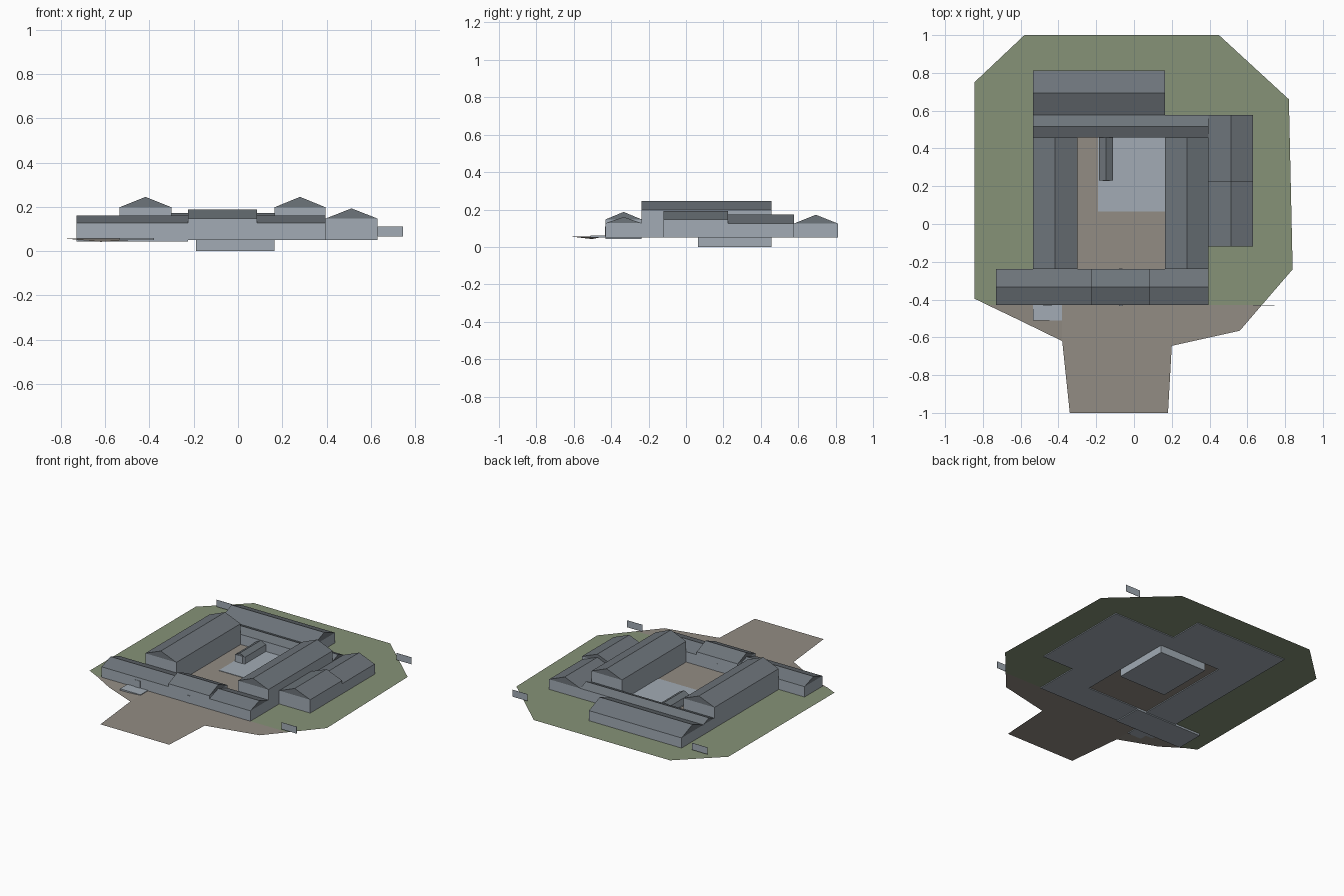
import bpy

cube = bpy.data.objects.get("Cube")
if cube:
    bpy.data.objects.remove(cube, do_unlink=True)


def material(name, rgb):
    m = bpy.data.materials.new(name)
    m.use_nodes = True
    m.diffuse_color = (*rgb, 1)
    m.node_tree.nodes["Principled BSDF"].inputs["Base Color"].default_value = (*rgb, 1)
    return m


WALL = material("pale blue grey", (0.36, 0.41, 0.46))
ROOF = material("slate grey", (0.155, 0.177, 0.197))
GRASS = material("grass green", (0.24, 0.29, 0.185))
PAVING = material("paving brown", (0.29, 0.262, 0.23))
GROUND = 0.056


def mesh_object(name, verts, faces, mat):
    me = bpy.data.meshes.new(name)
    me.from_pydata(verts, [], faces)
    me.materials.append(mat)
    ob = bpy.data.objects.new(name, me)
    bpy.context.collection.objects.link(ob)
    return ob


def box(name, x, y, z, mat):
    verts = [(a, b, c) for c in z for a, b in
             ((x[0], y[0]), (x[1], y[0]), (x[1], y[1]), (x[0], y[1]))]
    sides = [(i, (i + 1) % 4, (i + 1) % 4 + 4, i + 4) for i in range(4)]
    return mesh_object(name, verts, [(3, 2, 1, 0), (4, 5, 6, 7)] + sides, mat)


def gable_roof(name, x, y, eave, ridge, along):
    corners = [(x[0], y[0], eave), (x[1], y[0], eave), (x[1], y[1], eave), (x[0], y[1], eave)]
    if along == "x":
        mid = sum(y) / 2
        top = [(x[0], mid, ridge), (x[1], mid, ridge)]
        faces = [(0, 1, 5, 4), (2, 3, 4, 5), (1, 2, 5), (3, 0, 4)]
    else:
        mid = sum(x) / 2
        top = [(mid, y[0], ridge), (mid, y[1], ridge)]
        faces = [(1, 2, 5, 4), (3, 0, 4, 5), (0, 1, 4), (2, 3, 5)]
    return mesh_object(name, corners + top, faces + [(3, 2, 1, 0)], ROOF)


def building(name, x, y, eave, ridge, along, base=0.05):
    box(name + "_walls", x, y, (base, eave), WALL)
    gable_roof(name + "_roof", x, y, eave, ridge, along)


def sheet(name, points, mat):
    verts = [(*p, GROUND) if len(p) == 2 else p for p in points]
    return mesh_object(name, verts, [tuple(range(len(verts)))], mat)


# Ground: lawn pieces around the buildings, forecourt and courtyard
sheet("west_lawn", [(-0.773, -0.43), (-0.535, -0.43), (-0.535, 1), (-0.58, 1),
                    (-0.845, 0.75), (-0.845, -0.395)], GRASS)
sheet("north_lawn", [(-0.535, 0.575), (0.395, 0.575), (0.395, 1), (-0.535, 1)], GRASS)
sheet("east_lawn", [(0.395, -0.43), (0.676, -0.43), (0.84, -0.24), (0.82, 0.66),
                    (0.45, 1), (0.395, 1)], GRASS)
sheet("forecourt", [(-0.38, -0.43), (-0.38, -0.62), (-0.34, -1), (0.18, -1),
                    (0.20, -0.645), (0.56, -0.565), (0.676, -0.43)], PAVING)
sheet("forecourt_slope", [(-0.773, -0.43), (-0.62, -0.503, 0.042), (-0.38, -0.62),
                          (-0.38, -0.43)], PAVING)
sheet("courtyard", [(-0.30, -0.24), (0.165, -0.24), (0.165, 0.46), (-0.30, 0.46)], PAVING)

# Sunken cellar under the courtyard and the entrance slab
box("cellar", (-0.19, 0.165), (0.065, 0.458), (0, 0.059), WALL)
box("entrance_slab", (-0.535, -0.38), (-0.51, -0.43), (0.05, 0.06), WALL)

# Front range with a raised gatehouse
FRONT = (-0.43, -0.237)
building("front_west_range", (-0.73, -0.225), FRONT, 0.127, 0.16, "x", 0.043)
building("gatehouse", (-0.225, 0.085), FRONT, 0.147, 0.187, "x")
building("front_east_range", (0.085, 0.395), FRONT, 0.127, 0.16, "x")

# Tall halls on both sides of the courtyard
for name, x in (("west_hall", (-0.535, -0.30)), ("east_hall", (0.165, 0.395))):
    building(name, x, (-0.237, 0.457), 0.198, 0.245, "y")

# Rear corridor and rear hall
building("rear_corridor", (-0.535, 0.395), (0.457, 0.577), 0.125, 0.15, "x")
building("rear_hall", (-0.535, 0.165), (0.577, 0.812), 0.125, 0.172, "x")

# East annex in two heights
ANNEX = (0.395, 0.63)
building("annex_front", ANNEX, (-0.12, 0.225), 0.147, 0.193, "y")
building("annex_rear", ANNEX, (0.225, 0.577), 0.125, 0.172, "y")

# Covered passage in the courtyard
building("passage", (-0.185, -0.11), (0.23, 0.457), 0.105, 0.125, "y")

# Doors as thin plates
for name, x, y in (("west_door", (-0.48, -0.437), -0.43), ("gate_door", (-0.08, -0.06), -0.43),
                   ("inner_gate_door", (-0.08, -0.06), -0.235), ("passage_door", (-0.17, -0.125), 0.23)):
    box(name, x, (y - 0.003, y), (GROUND, 0.108), WALL)

# Freestanding panels at the corners of the site
for name, x, y in (("northwest_panel", -0.73, 0.81), ("northeast_panel", 0.63, 0.81),
                   ("southeast_panel", 0.63, -0.43)):
    box(name, (x, x + 0.115), (y - 0.001, y + 0.001), (0.065, 0.112), WALL)
